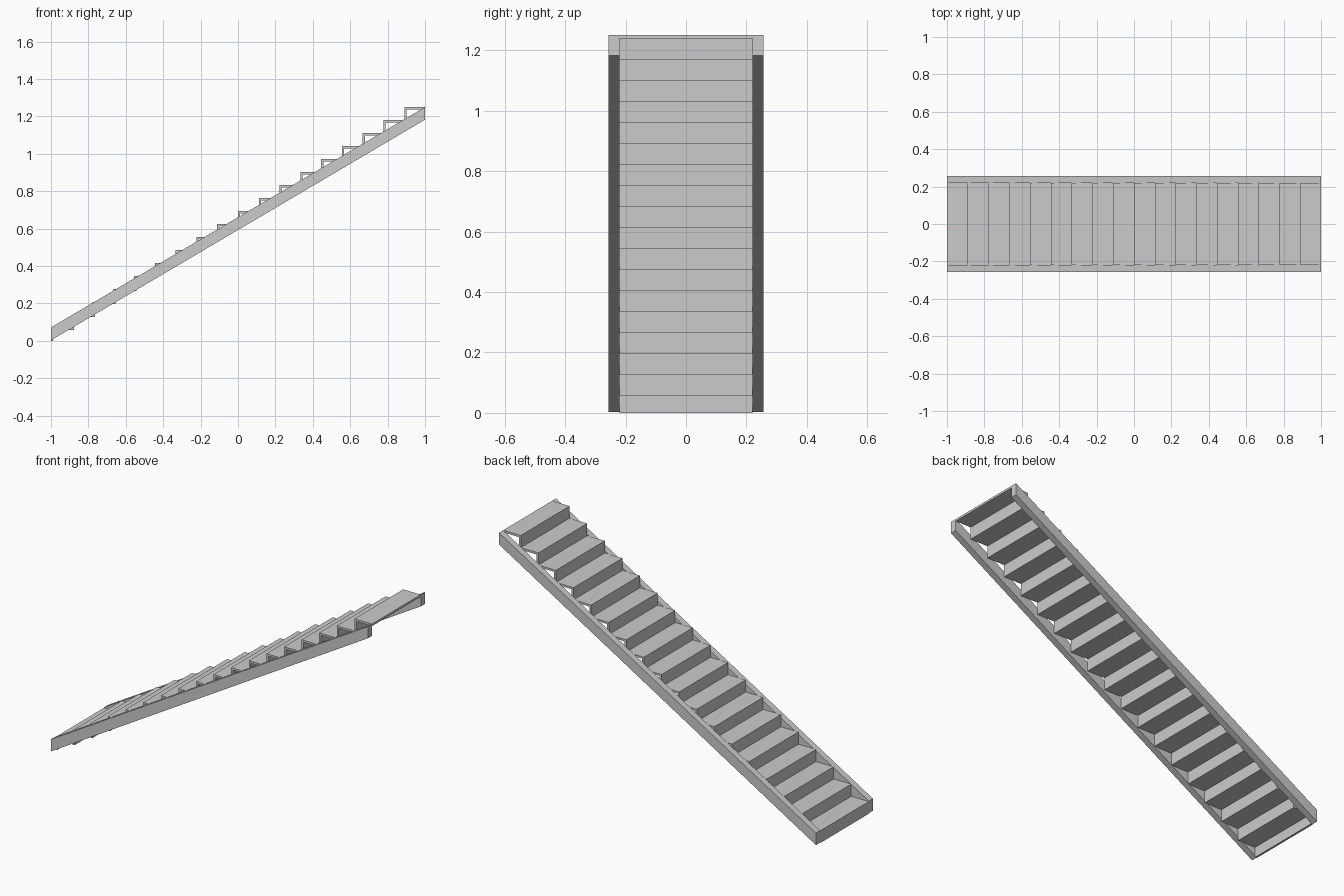
import bpy

if "Cube" in bpy.data.objects:
    bpy.data.objects.remove(bpy.data.objects["Cube"])

STEPS = 18
RUN = 2.0 / STEPS        # depth of one step
RISE = 1.25 / STEPS      # height of one step
T = 0.012                # board thickness
INNER, OUTER = 0.22, 0.257

grey = bpy.data.materials.new("light_grey")
grey.diffuse_color = (0.6, 0.6, 0.6, 1)
grey.use_nodes = True
grey.node_tree.nodes["Principled BSDF"].inputs["Base Color"].default_value = grey.diffuse_color


def extrude_profile(name, profile, y0, y1):
    """Solid made from a counter-clockwise x-z outline, spanning y0 to y1."""
    n = len(profile)
    verts = [(x, y, z) for y in (y0, y1) for x, z in profile]
    faces = [tuple(range(n)), tuple(range(2 * n - 1, n - 1, -1))]
    faces += [(i, i + n, (i + 1) % n + n, (i + 1) % n) for i in range(n)]
    mesh = bpy.data.meshes.new(name)
    mesh.from_pydata(verts, [], faces)
    mesh.materials.append(grey)
    obj = bpy.data.objects.new(name, mesh)
    bpy.context.collection.objects.link(obj)
    return obj


def board(name, x0, x1, z0, z1):
    return extrude_profile(name, [(x0, z0), (x1, z0), (x1, z1), (x0, z1)],
                           -INNER, INNER)


# Sloping side stringers with vertical ends
slope = [(-1, 0.003), (1, 1.183), (1, 1.25), (-1, 0.072)]
extrude_profile("front_stringer", slope, -OUTER, -INNER)
extrude_profile("back_stringer", slope, INNER, OUTER)

# Risers and treads, each tread reaching under the next riser
for i in range(STEPS):
    x, z = -1 + i * RUN, i * RISE
    board(f"riser_{i + 1}", x, x + T, z, z + RISE - T)
    board(f"tread_{i + 1}", x, min(x + RUN + T, 1.0), z + RISE - T, z + RISE)
